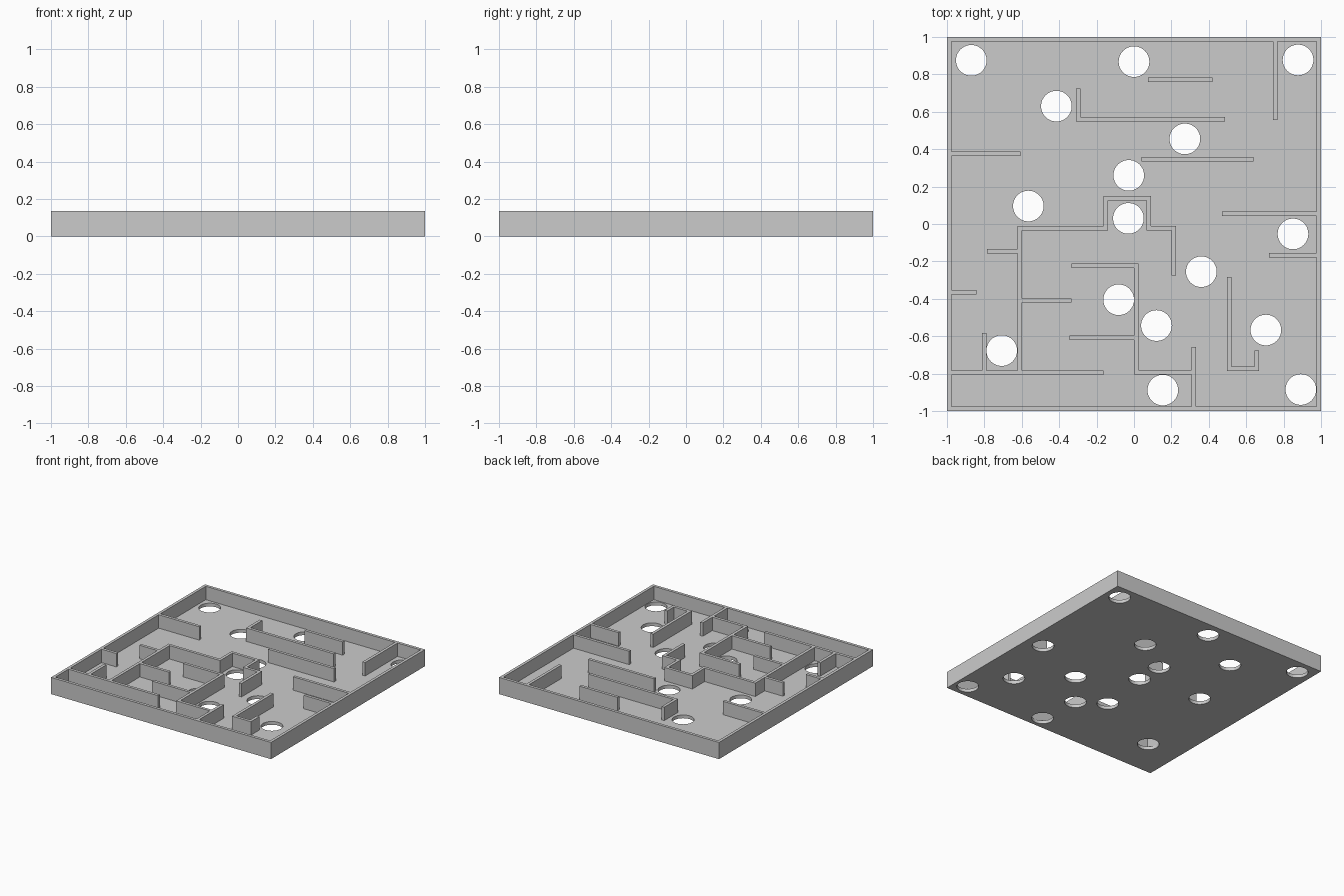
import bpy
import bmesh
import math
from mathutils import Vector, Matrix

cube = bpy.data.objects.get("Cube")
if cube:
    bpy.data.objects.remove(cube, do_unlink=True)

HEIGHT, FLOOR, THICK, HOLE_R = 0.137, 0.027, 0.024, 0.082
INNER = 1 - THICK

grey = bpy.data.materials.new("plain grey")
grey.use_nodes = True
COLOUR = (0.6, 0.6, 0.6, 1)
grey.diffuse_color = COLOUR
grey.node_tree.nodes["Principled BSDF"].inputs["Base Color"].default_value = COLOUR


def add_object(name, bm):
    bmesh.ops.recalc_face_normals(bm, faces=bm.faces)
    mesh = bpy.data.meshes.new(name)
    bm.to_mesh(mesh)
    bm.free()
    mesh.materials.append(grey)
    obj = bpy.data.objects.new(name, mesh)
    bpy.context.collection.objects.link(obj)
    return obj


def wall(name, path, closed=False):
    """Upright strip of even thickness with mitred corners along a centre line."""
    pts = [Vector(p) for p in path]
    n = len(pts)
    sides = []
    for i in range(n if closed else n - 1):
        d = (pts[(i + 1) % n] - pts[i]).normalized()
        sides.append(Vector((-d.y, d.x)))
    bm = bmesh.new()
    rings = []
    for i, p in enumerate(pts):
        if closed or 0 < i < n - 1:
            off = sides[i - 1] + sides[i]
        else:
            off = sides[0] if i == 0 else sides[-1]
        off = off * THICK / 2
        rings.append([bm.verts.new((*q, z)) for q, z in (
            (p - off, FLOOR), (p + off, FLOOR), (p + off, HEIGHT), (p - off, HEIGHT))])
    for i in range(len(sides)):
        a, b = rings[i], rings[(i + 1) % n]
        for k in range(4):
            m = (k + 1) % 4
            bm.faces.new((a[k], a[m], b[m], b[k]))
    if not closed:
        bm.faces.new(rings[0])
        bm.faces.new(rings[-1])
    return add_object(name, bm)


# Floor board
bm = bmesh.new()
bmesh.ops.create_cube(bm, size=1, matrix=Matrix.Translation((0, 0, FLOOR / 2))
                      @ Matrix.Diagonal((2, 2, FLOOR, 1)))
floor = add_object("floor_board", bm)

# Round holes cut through the floor
HOLES = [(-.87, .875), (0, .868), (.877, .877), (-.415, .63), (.272, .455),
         (-.028, .26), (-.03, .03), (-.565, .096), (.85, -.053), (.36, -.255),
         (-.082, -.405), (.12, -.543), (.705, -.567), (-.707, -.677),
         (.154, -.888), (.892, -.885)]
bm = bmesh.new()
for x, y in HOLES:
    bmesh.ops.create_cone(bm, cap_ends=True, segments=48, radius1=HOLE_R, radius2=HOLE_R,
                          depth=0.2, matrix=Matrix.Translation((x, y, 0)))
cutter = add_object("hole_cutter", bm)
cutter.hide_render = True
cut = floor.modifiers.new("holes", 'BOOLEAN')
cut.object = cutter
cut.solver = 'EXACT'
bpy.context.view_layer.objects.active = floor
floor.select_set(True)
bpy.ops.object.modifier_apply(modifier=cut.name)
bpy.data.objects.remove(cutter, do_unlink=True)
bpy.ops.object.shade_smooth_by_angle(angle=math.radians(30))

# Outer rim
R = 1 - THICK / 2
wall("outer_rim", [(-R, -R), (R, -R), (R, R), (-R, R)], closed=True)

# Maze walls
wall("back_short_wall", [(.075, .771), (.42, .771)])
wall("back_hooked_wall", [(-.298, .725), (-.298, .559), (.487, .559)])
wall("middle_back_wall", [(.04, .347), (.638, .347)])
wall("back_corner_wall", [(.755, INNER), (.755, .555)])
wall("right_back_wall", [(-INNER, .376), (-.607, .376)])
wall("left_upper_wall", [(.47, .055), (INNER, .055)])
wall("left_lower_wall", [(.723, -.167), (INNER, -.167)])
wall("central_notched_wall", [(-.61, -.783), (-.61, -.023), (-.15, -.023), (-.15, .137),
                              (.08, .137), (.08, -.023), (.213, -.023), (.213, -.276)])
wall("outer_spur", [(-.786, -.146), (-.622, -.146)])
wall("right_stub", [(-INNER, -.365), (-.842, -.365)])
wall("inner_spur", [(-.598, -.409), (-.334, -.409)])
wall("stepped_wall", [(-.334, -.223), (.012, -.223), (.012, -.792), (.319, -.792),
                      (.319, -INNER)])
wall("stepped_wall_tip", [(.319, -.78), (.319, -.657)])
wall("stepped_wall_spur", [(-.345, -.609), (0, -.609)])
wall("front_long_wall", [(-INNER, -.795), (-.163, -.795)])
wall("front_long_wall_spur", [(-.801, -.783), (-.801, -.583)])
wall("front_hooked_wall", [(.508, -.283), (.508, -.774), (.656, -.774), (.656, -.677)])
